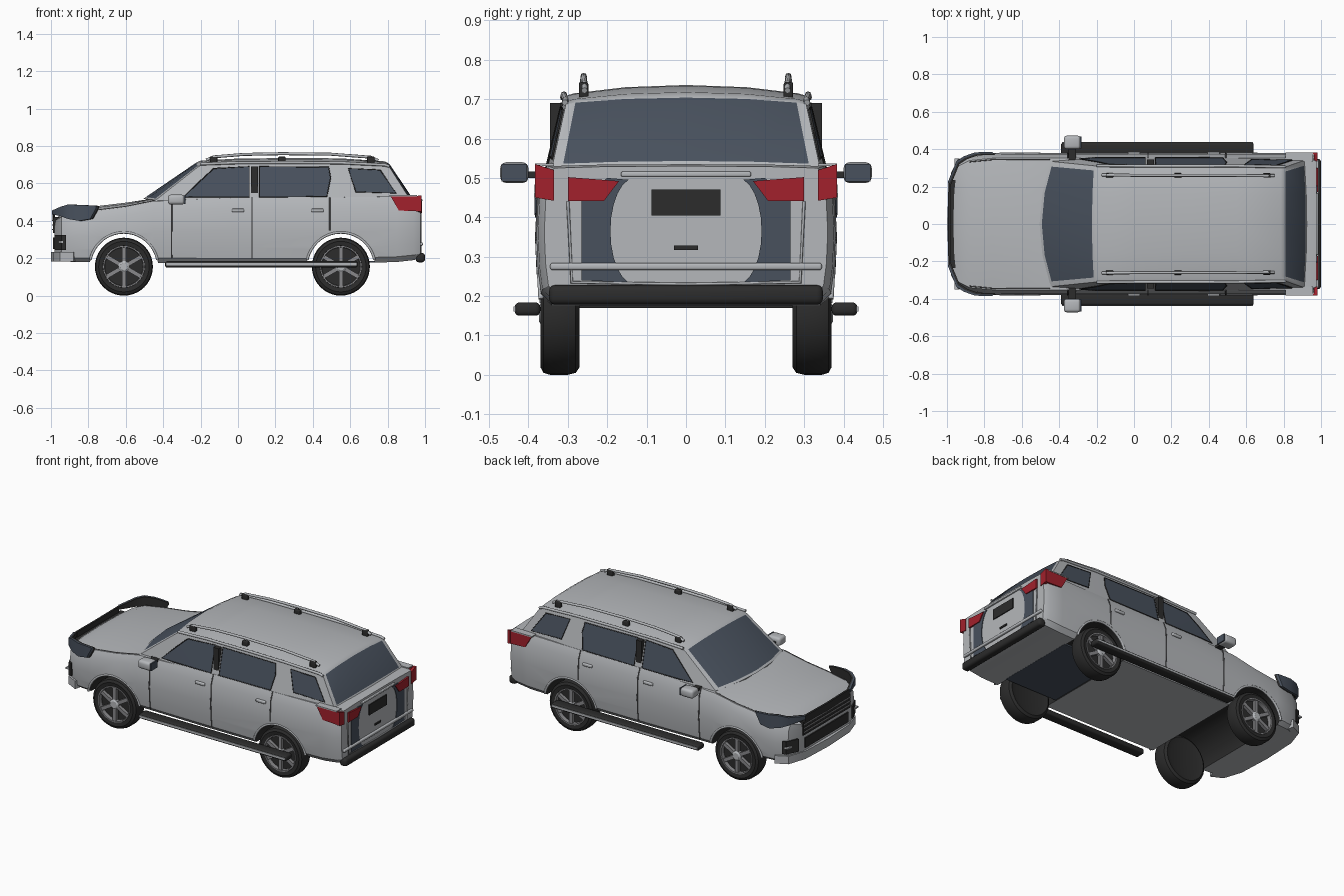
import bpy, bmesh
from math import sin, cos, pi, hypot, radians
from mathutils import Matrix, Vector

if "Cube" in bpy.data.objects:
    bpy.data.objects.remove(bpy.data.objects["Cube"])


def material(name, r, g, b):
    m = bpy.data.materials.new(name)
    m.use_nodes = True
    m.diffuse_color = (r, g, b, 1)
    shader = next(n for n in m.node_tree.nodes if n.type == "BSDF_PRINCIPLED")
    shader.inputs["Base Color"].default_value = (r, g, b, 1)
    return m


PAINT = material("silver paint", .46, .475, .495)
GLASS = material("slate glass", .065, .082, .11)
BLACK = material("black plastic", .025, .025, .025)
RED = material("red lamp", .36, .015, .025)
ALLOY = material("alloy grey", .25, .25, .26)
SEAM = material("seam grey", .12, .12, .125)


def finish(name, bm, mat, mirror=True, angle=35):
    bmesh.ops.recalc_face_normals(bm, faces=bm.faces)
    mesh = bpy.data.meshes.new(name)
    bm.to_mesh(mesh)
    bm.free()
    ob = bpy.data.objects.new(name, mesh)
    bpy.context.collection.objects.link(ob)
    mesh.materials.append(mat)
    activate(ob)
    bpy.ops.object.shade_smooth_by_angle(angle=radians(angle))
    if mirror:
        add_mirror(ob)
    return ob


def activate(ob):
    for other in bpy.context.selected_objects:
        other.select_set(False)
    ob.select_set(True)
    bpy.context.view_layer.objects.active = ob


def add_mirror(ob):
    mod = ob.modifiers.new("mirror", "MIRROR")
    mod.use_axis = (False, True, False)


def loft(name, rings, mat, caps=(True, True), mirror=False):
    bm = bmesh.new()
    rows = [[bm.verts.new(p) for p in ring] for ring in rings]
    for a, b in zip(rows, rows[1:]):
        for i in range(len(a)):
            j = (i + 1) % len(a)
            bm.faces.new((a[i], a[j], b[j], b[i]))
    for row, wanted in zip((rows[0], rows[-1]), caps):
        if wanted:
            bm.faces.new(row)
    return finish(name, bm, mat, mirror)


def section(x, half, bow=0):
    """Full ring from a half section running bottom centre to top centre."""
    ring = half + [(-y, z) for y, z in half[-2:0:-1]]
    return [(x + bow * (y / .33) ** 2, y, z) for y, z in ring]


def lathe(name, cx, cz, profile, mat, caps, sides=40):
    rings = [[(cx + r * cos(2 * pi * i / sides), y, cz + r * sin(2 * pi * i / sides))
              for i in range(sides)] for r, y in profile]
    return loft(name, rings, mat, caps, True)


def ribbon(name, path, near, far, mat):
    """Upright strip along (x, y, low, high) points, between two inward depths."""
    rings = [[(x + near, y - near, low), (x + near, y - near, high),
              (x + far, y - far, high), (x + far, y - far, low)] for x, y, low, high in path]
    loft(name, rings, mat, mirror=True)


def prism(name, points, axis, low, high, mat, mirror=True):
    """Outline extruded along one axis; points hold the other two coordinates."""
    place = {"x": lambda p, d: (d, *p), "y": lambda p, d: (p[0], d, p[1]),
             "z": lambda p, d: (*p, d)}[axis]
    bm = bmesh.new()
    base, top = ([bm.verts.new(place(p, d)) for p in points] for d in (low, high))
    bm.faces.new(base)
    bm.faces.new(top)
    for i in range(len(points)):
        j = (i + 1) % len(points)
        bm.faces.new((base[i], base[j], top[j], top[i]))
    return finish(name, bm, mat, mirror, 25)


def box(name, low, high, mat, bevel=0, mirror=True):
    low, high = Vector(low), Vector(high)
    bm = bmesh.new()
    bmesh.ops.create_cube(bm, size=1, matrix=Matrix.Translation((low + high) / 2)
                          @ Matrix.Diagonal((*(high - low), 1)))
    if bevel:
        bmesh.ops.bevel(bm, geom=bm.edges[:], offset=bevel, segments=3, profile=.5, affect="EDGES")
    return finish(name, bm, mat, mirror)


def tube(name, points, radius, mat, cyclic=False):
    curve = bpy.data.curves.new(name, "CURVE")
    curve.dimensions = "3D"
    curve.bevel_depth, curve.bevel_resolution, curve.use_fill_caps = radius, 2, True
    spline = curve.splines.new("POLY")
    spline.points.add(len(points) - 1)
    for sp, p in zip(spline.points, points):
        sp.co = (*p, 1)
    spline.use_cyclic_u = cyclic
    curve.materials.append(mat)
    ob = bpy.data.objects.new(name, curve)
    bpy.context.collection.objects.link(ob)
    add_mirror(ob)


# Lower body: x, half width, bottom, shoulder, crown
stations = [(-.98, .24, .2, .4, .41), (-.945, .33, .185, .42, .435), (-.88, .365, .18, .44, .46),
            (-.76, .378, .18, .455, .478), (-.6, .38, .18, .475, .497), (-.45, .38, .175, .505, .52),
            (0, .38, .17, .525, .53), (.5, .38, .17, .525, .53), (.85, .38, .18, .53, .535),
            (.94, .376, .19, .53, .535), (.975, .36, .2, .525, .53)]
FLANK = [(.97, .08), (.99, .25), (1, .5), (.985, .85), (.93, 1)]


def body_half(w, zb, zs, zc):
    side = [(w * k, zb + f * (zs - zb)) for k, f in FLANK]
    return [(0, zb), (w * .9, zb)] + side + [(w * .6, zs + .7 * (zc - zs)), (0, zc)]


body = loft("body_shell", [section(s[0], body_half(*s[1:])) for s in stations], PAINT)
body.data.materials.append(BLACK)

# Wheel arches cut through the body
WHEELS, AXLE, ARCH = (-.61, .55), .155, .183
for cx in WHEELS:
    cutter = lathe("arch_cutter", cx, AXLE, [(ARCH, -.6), (ARCH, .6)], BLACK, (True, True), 48)
    cutter.modifiers.clear()
    cut = body.modifiers.new("arch", "BOOLEAN")
    cut.operation, cut.solver, cut.object = "DIFFERENCE", "EXACT", cutter
    activate(body)
    bpy.ops.object.modifier_apply(modifier=cut.name)
    bpy.data.objects.remove(cutter)
for f in body.data.polygons:
    c, n = f.center, f.normal
    in_arch = any(hypot(c.x - cx, c.z - AXLE) < ARCH + .003 for cx in WHEELS)
    f.material_index = int(in_arch and abs(n.y) < .3)
bpy.ops.object.shade_smooth_by_angle(angle=radians(30))
box("rear_floor_panel", (.36, -.262, .176), (.74, .262, .186), GLASS, mirror=False)


# Cabin with bowed windscreen and rear window faces
def cabin_y(x, z):
    return .358 - .24 * (z - .5) - .03 * max(0, x - .55) - .07 * max(0, -.2 - x)


def cabin_half(x, ze, zc):
    w = cabin_y(x, ze)
    rise = zc - ze
    return [(0, .5), (cabin_y(x, .5), .5), (w, ze), (w * .92, ze + .25 * rise),
            (w * .5, ze + .8 * rise), (0, zc)]


# x, edge height, crown height, bow
roof = [(-.505, .51, .518, .06), (-.493, .517, .527, .06), (-.225, .688, .71, .012),
        (-.2, .7, .722, .01), (0, .707, .733, 0), (.3, .708, .736, 0), (.55, .706, .734, 0),
        (.785, .695, .718, 0), (.81, .687, .704, 0), (.918, .534, .543, -.01), (.935, .51, .52, -.01)]
cabin = loft("cabin", [section(s[0], cabin_half(*s[:3]), s[3]) for s in roof], PAINT)
cabin.data.materials.append(GLASS)
for f in cabin.data.polygons:
    c = f.center
    in_pane = -.44 < c.x < -.23 or .82 < c.x < .9
    f.material_index = int(in_pane and f.normal.z > .3 and abs(c.y) < .28)

# Side windows with dark seals
panes = {"front_window": [(-.29, .527), (-.2, .615), (-.13, .68), (.06, .69), (.06, .527), (-.2, .527)],
         "rear_window": [(.115, .527), (.115, .69), (.485, .687), (.495, .63), (.475, .53)],
         "quarter_window": [(.59, .68), (.76, .672), (.845, .548), (.63, .555)]}
for name, outline in panes.items():
    bm = bmesh.new()
    rim = [(x, cabin_y(x, z) + .003, z) for x, z in outline]
    bm.faces.new([bm.verts.new(p) for p in rim])
    bmesh.ops.triangulate(bm, faces=bm.faces[:])
    finish(name, bm, GLASS)
    tube(name + "_seal", rim, .003, BLACK, True)
box("door_pillar", (.07, .315, .49), (.106, .346, .69), BLACK)
tube("roof_gutter", [(x, cabin_y(x, ze) + .002, ze + .004) for x, ze, zc, bow in roof[3:9]], .008, PAINT)

# Door gaps, handles, hood gap and arch lips
for x in (-.355, .075, .49):
    low = .22 if x < .4 else .36
    gap = [(x, .38 * k, .172 + f * .353) for k, f in FLANK if .172 + f * .353 > low - .02]
    tube("door_gap", gap, .0035, SEAM)
for x in (0, .425):
    box("door_handle", (x - .033, .365, .447), (x + .033, .386, .465), PAINT, .005)
tube("hood_gap", [(s[0], s[1] * .91, s[3] + .001) for s in stations[2:6]], .003, SEAM)
for cx in WHEELS:
    arc = [radians(a) for a in range(12, 170, 6)]
    tube("arch_lip", [(cx + ARCH * cos(a), .366 + .01 * sin(a), AXLE + ARCH * sin(a)) for a in arc],
         .007, PAINT)

# Wheels
for cx in WHEELS:
    lathe("tyre", cx, AXLE, [(.1, .28), (.135, .27), (.15, .28), (.155, .3), (.155, .345), (.15, .362),
                             (.135, .37), (.112, .366), (.105, .345)], BLACK, (True, True))
    lathe("rim", cx, AXLE, [(.112, .36), (.111, .37), (.104, .37), (.102, .345)], ALLOY, (False, False))
    lathe("hub", cx, AXLE, [(.03, .34), (.03, .366), (.02, .373)], PAINT, (False, True), 20)
    bm = bmesh.new()
    for i in range(6):
        bmesh.ops.create_cube(bm, size=1, matrix=Matrix.Translation((cx, .356, AXLE))
                              @ Matrix.Rotation(i * pi / 3 + pi / 6, 4, "Y")
                              @ Matrix.Translation((.065, 0, 0)) @ Matrix.Diagonal((.082, .02, .022, 1)))
    finish("spokes", bm, ALLOY)

# Running boards, mirrors and roof rails
box("running_board", (-.39, .37, .15), (.64, .435, .184), BLACK, .012)
box("running_board_trim", (-.385, .43, .161), (.635, .438, .174), PAINT)
box("mirror_housing", (-.375, .4, .487), (-.285, .472, .54), PAINT, .016)
box("mirror_glass", (-.288, .404, .491), (-.281, .468, .536), GLASS)
box("mirror_arm", (-.35, .34, .5), (-.31, .41, .516), BLACK)
tube("roof_rail", [(-.17, .262, .725), (-.13, .262, .742), (.03, .26, .755), (.235, .26, .759),
                   (.5, .26, .756), (.71, .258, .74), (.75, .258, .722)], .008, PAINT)
for x in (-.13, .235, .71):
    box("rail_foot", (x - .02, .248, .70), (x + .02, .272, .743), BLACK, .005)

# Tail: thin wraparound lamps under a painted lip, tailgate panels, bumper
prism("side_tail_lamp", [(.815, .533), (.975, .533), (.978, .45), (.86, .455)], "y", .371, .381, RED)
box("tail_lamp_lip", (.81, .335, .53), (.958, .383, .537), PAINT)
prism("rear_tail_lamp", [(.383, .535), (.335, .52), (.335, .442), (.383, .45)], "x", .962, .98, RED)
prism("inner_tail_lamp", [(.17, .492), (.3, .502), (.3, .442), (.208, .442)], "x", .96, .985, RED)
arc = [(.13 + .062 * cos(a), .365 + .135 * sin(a)) for a in (radians(d) for d in range(-75, 90, 15))]
prism("tailgate_panel", [(.2, .5), (.265, .45), (.265, .24), (.13, .235)] + arc,
      "x", .972, .979, GLASS)
tube("tailgate_gap", [(.977, .3, .44), (.977, .29, .235), (.977, 0, .23)], .004, PAINT)
box("plate_recess", (.97, -.088, .405), (.981, .088, .47), BLACK, mirror=False)
box("tailgate_latch", (.97, -.03, .317), (.981, .03, .328), BLACK, mirror=False)
box("tailgate_bar", (.96, -.165, .503), (.986, .165, .516), PAINT, .004, False)
box("rear_step_trim", (.95, -.345, .266), (.988, .345, .284), PAINT, .006, False)
box("rear_bumper", (.95, -.348, .178), (1, .348, .228), BLACK, .016, False)

# Nose: swept lamps, grille, intake, bumper lip and hood deflector
lamp = [(-.995, .225, .435, .455), (-.95, .335, .425, .475), (-.91, .362, .41, .487),
        (-.85, .383, .4, .485), (-.79, .385, .41, .482), (-.758, .385, .47, .48)]
ribbon("headlamp", lamp, 0, .008, GLASS)
ribbon("headlamp_back", lamp, .008, .016, BLACK)
ribbon("hood_deflector", [(-.992, 0, .405, .452), (-.99, .22, .41, .455)], 0, .012, BLACK)
prism("fog_lamp", [(-.98, .268), (-.943, .345), (-.92, .353), (-.92, .3)], "z", .245, .325, BLACK)
box("fog_lamp_trim", (-.96, .3, .281), (-.935, .351, .291), PAINT)
box("grille", (-.988, -.235, .335), (-.95, .235, .42), BLACK, mirror=False)
for z in (.35, .374, .398):
    box("grille_bar", (-.994, -.23, z), (-.97, .23, z + .007), ALLOY, mirror=False)
box("lower_intake", (-.988, -.215, .25), (-.95, .215, .312), BLACK, mirror=False)
prism("bumper_lip", [(-1, 0), (-.99, .22), (-.952, .335), (-.88, .372), (-.86, .3), (-.9, 0)],
      "z", .182, .232, PAINT)
